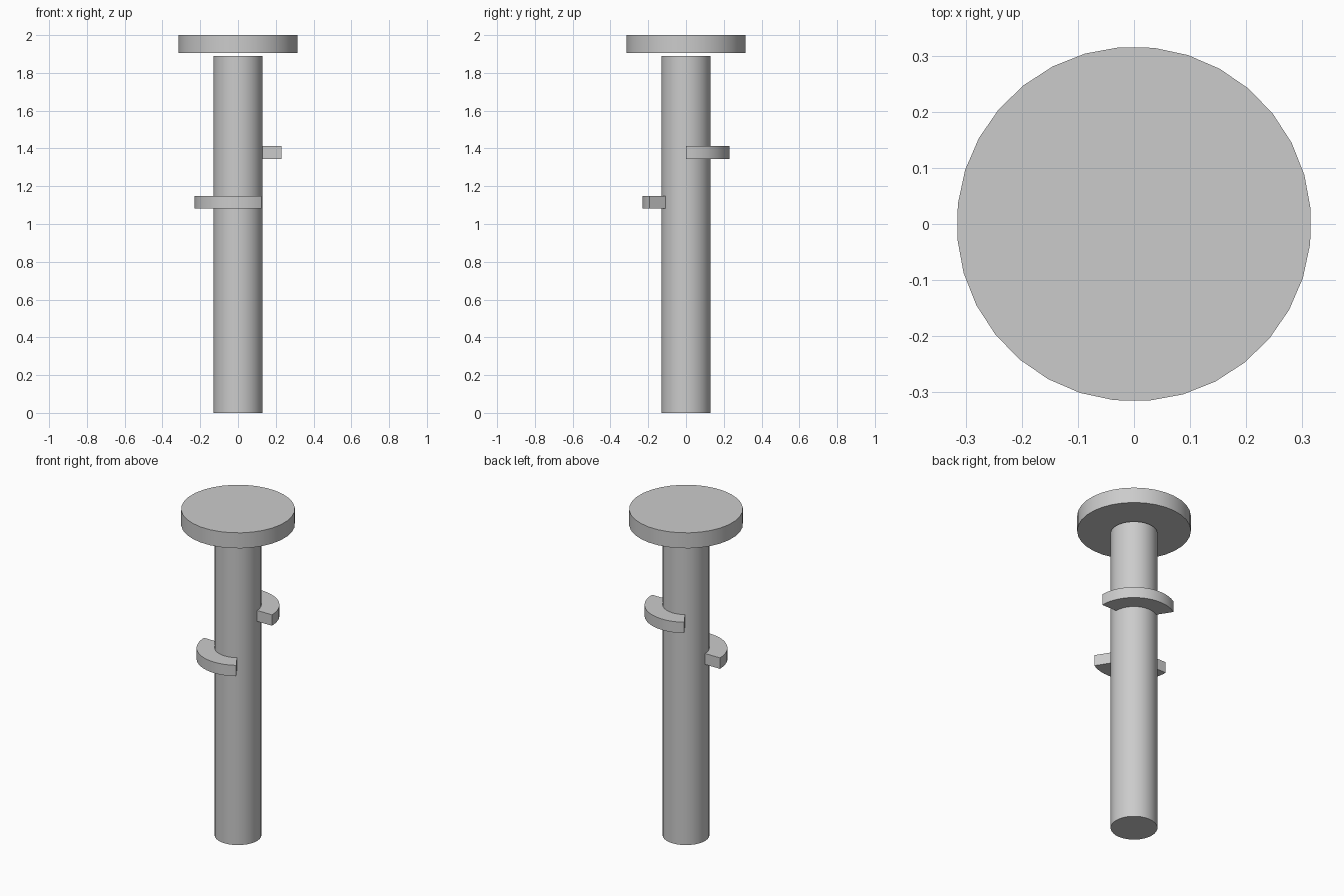
import bpy, bmesh, math

cube = bpy.data.objects.get("Cube")
if cube:
    bpy.data.objects.remove(cube, do_unlink=True)

# One plain grey for everything
GREY = (0.6, 0.6, 0.6, 1.0)
grey = bpy.data.materials.new("light grey")
grey.use_nodes = True
grey.diffuse_color = GREY
grey.node_tree.nodes["Principled BSDF"].inputs["Base Color"].default_value = GREY


def finish(obj, name):
    obj.name = obj.data.name = name
    obj.data.materials.append(grey)
    bpy.ops.object.select_all(action="DESELECT")
    obj.select_set(True)
    bpy.context.view_layer.objects.active = obj
    bpy.ops.object.shade_smooth_by_angle(angle=math.radians(30))


def cylinder(name, radius, bottom, top, turn=0):
    bpy.ops.mesh.primitive_cylinder_add(
        vertices=32, radius=radius, depth=top - bottom,
        location=(0, 0, (bottom + top) / 2), rotation=(0, 0, math.radians(turn)))
    finish(bpy.context.object, name)


def curved_tab(name, inner, outer, bottom, top, start, sweep, steps=24):
    """Sweep a rectangular section part of the way round the shaft."""
    bm = bmesh.new()
    section = [(inner, bottom), (outer, bottom), (outer, top), (inner, top)]
    rings = []
    for i in range(steps + 1):
        a = math.radians(start + sweep * i / steps)
        rings.append([bm.verts.new((r * math.cos(a), r * math.sin(a), z))
                      for r, z in section])
    for a, b in zip(rings, rings[1:]):
        for k in range(4):
            n = (k + 1) % 4
            bm.faces.new((a[k], a[n], b[n], b[k]))
    bm.faces.new(rings[0])
    bm.faces.new(rings[-1])
    bmesh.ops.recalc_face_normals(bm, faces=bm.faces)
    mesh = bpy.data.meshes.new(name)
    bm.to_mesh(mesh)
    bm.free()
    obj = bpy.data.objects.new(name, mesh)
    bpy.context.collection.objects.link(obj)
    finish(obj, name)


# Shaft and the separate disc just above it
cylinder("shaft", 0.13, 0, 1.89)
cylinder("head_disc", 0.316, 1.905, 2.0, turn=4.8)

# Two tabs on opposite sides at different heights
curved_tab("upper_tab", 0.129, 0.23, 1.345, 1.412, 0, 122.5)
curved_tab("lower_tab", 0.129, 0.23, 1.081, 1.148, 180, 122.5)
